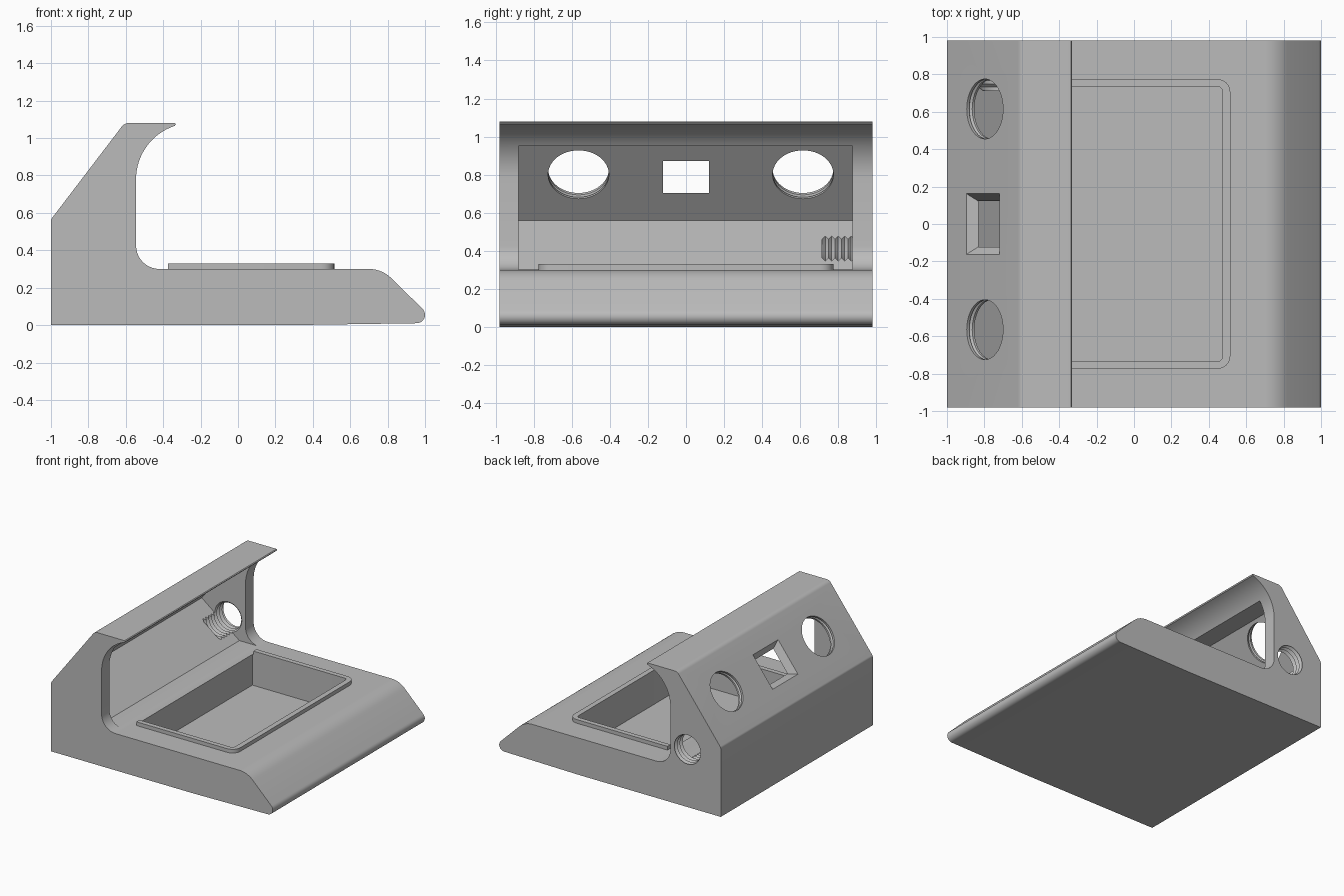
import bpy, bmesh, math
from mathutils import Matrix, Vector

cube = bpy.data.objects.get("Cube")
if cube:
    bpy.data.objects.remove(cube)

grey = bpy.data.materials.new("plain grey")
grey.use_nodes = True
COLOUR = (0.5, 0.5, 0.5, 1)
grey.diffuse_color = COLOUR
grey.node_tree.nodes["Principled BSDF"].inputs["Base Color"].default_value = COLOUR


def finish(name, bm, matrix=None):
    bmesh.ops.recalc_face_normals(bm, faces=bm.faces[:])
    if matrix:
        bm.transform(matrix)
    mesh = bpy.data.meshes.new(name)
    bm.to_mesh(mesh)
    bm.free()
    mesh.materials.append(grey)
    obj = bpy.data.objects.new(name, mesh)
    bpy.context.collection.objects.link(obj)
    return obj


def arc(cx, cz, r, start, end, steps=10):
    angles = [math.radians(start + (end - start) * i / steps) for i in range(steps + 1)]
    return [(cx + r * math.cos(a), cz + r * math.sin(a)) for a in angles]


def prism(name, points, low, high, axis="y"):
    """Extrude a closed outline along y (outline in x, z) or z (outline in x, y)."""
    bm = bmesh.new()
    place = (lambda a, b: (a, low, b)) if axis == "y" else (lambda a, b: (a, b, low))
    face = bm.faces.new([bm.verts.new(place(a, b)) for a, b in points])
    new = bmesh.ops.extrude_face_region(bm, geom=[face])["geom"]
    step = Vector((0, high - low, 0)) if axis == "y" else Vector((0, 0, high - low))
    bmesh.ops.translate(bm, vec=step, verts=[v for v in new if isinstance(v, bmesh.types.BMVert)])
    return finish(name, bm)


def lathe(name, profile, matrix, sides=48):
    """Revolve (radius, height) pairs round z and close the ends."""
    bm = bmesh.new()
    turns = [math.tau * i / sides for i in range(sides)]
    rings = [[bm.verts.new((r * math.cos(t), r * math.sin(t), h)) for t in turns] for r, h in profile]
    for a, b in zip(rings, rings[1:]):
        for i in range(sides):
            j = (i + 1) % sides
            bm.faces.new((a[i], a[j], b[j], b[i]))
    bm.faces.new(rings[0])
    bm.faces.new(rings[-1])
    return finish(name, bm, matrix)


def combine(target, other, operation):
    mod = target.modifiers.new(operation, "BOOLEAN")
    mod.operation, mod.object, mod.solver = operation, other, "EXACT"
    other.hide_render = True
    with bpy.context.temp_override(object=target, active_object=target):
        bpy.ops.object.modifier_apply(modifier=mod.name)
    bpy.data.objects.remove(other)


def rounded_front(back, front, half, r):
    """Plan outline, square at the back and rounded at the front corners."""
    return ([(back, half), (back, -half)] + arc(front - r, -half + r, r, -90, 0, 6)
            + arc(front - r, half - r, r, 0, 90, 6))


# Main body: side profile swept across the full width
profile = [(-1, 0), (0.28, 0)]
profile += arc(0.955, 0.055, 0.045, -90, 45)
profile += arc(0.70, 0.13, 0.17, 45, 90)
profile += arc(-0.42, 0.425, 0.125, 270, 180)
profile += arc(-0.245, 0.78, 0.3, 180, 108, 16)
profile += [(-0.332, 1.075), (-0.338, 1.08)]
profile += arc(-0.585, 1.035, 0.045, 90, 142, 6)
profile += arc(-0.97, 0.555, 0.03, 142, 180, 4)
body = prism("dock_body", profile, -0.98, 0.98)

# Raised rim round the tray
combine(body, prism("rim", rounded_front(-0.375, 0.515, 0.775, 0.07), 0.2, 0.33, "z"), "UNION")

# Tray pocket
combine(body, prism("tray_cutter", rounded_front(-0.385, 0.472, 0.735, 0.025), 0.05, 0.4, "z"), "DIFFERENCE")

# Cavity inside the tall back housing
cavity = [(-0.94, 0.56), (-0.60, 0.302), (-0.38, 0.302), (-0.38, 0.95), (-0.643, 0.95)]
combine(body, prism("cavity_cutter", cavity, -0.88, 0.875), "DIFFERENCE")

# Holes through the sloping back panel
tilt = Vector((-0.796, 0, 0.605)).to_track_quat("Z", "Y").to_matrix().to_4x4()


def on_panel(y):
    return Matrix.Translation((-0.80, y, 0.833)) @ tilt


grooved = [(0.16, -0.09), (0.16, -0.04), (0.172, -0.03), (0.16, -0.02), (0.16, 0.05)]
for y in (-0.565, 0.615):
    combine(body, lathe("round_hole_cutter", grooved, on_panel(y)), "DIFFERENCE")

# Tapered rectangular opening
bm = bmesh.new()
bmesh.ops.create_cube(bm, size=2)
slope = Vector((0.605, 0, 0.796))
normal = Vector((-0.796, 0, 0.605))
for v in bm.verts:
    depth = 0.03 if v.co.z > 0 else -0.08
    along, across = v.co.x * (0.15 + 0.8 * depth), v.co.y * (0.165 + 0.8 * depth)
    v.co = Vector((-0.81, across, 0.82)) + slope * along + normal * depth
combine(body, finish("rectangle_cutter", bm), "DIFFERENCE")

# Threaded hole through the left end wall
thread = []
pitch, count = 0.034, 9
for i in range(count):
    thread += [(0.11, i * pitch), (0.13, (i + 0.5) * pitch)]
thread.append((0.11, count * pitch))
combine(body, lathe("thread_cutter", thread,
                    Matrix.Translation((-0.70, 0.715, 0.47)) @ Matrix.Rotation(-math.pi / 2, 4, "X")),
        "DIFFERENCE")

# Smooth rounds, keep crisp edges
bpy.ops.object.select_all(action="DESELECT")
body.select_set(True)
bpy.context.view_layer.objects.active = body
bpy.ops.object.shade_smooth_by_angle(angle=math.radians(25))
